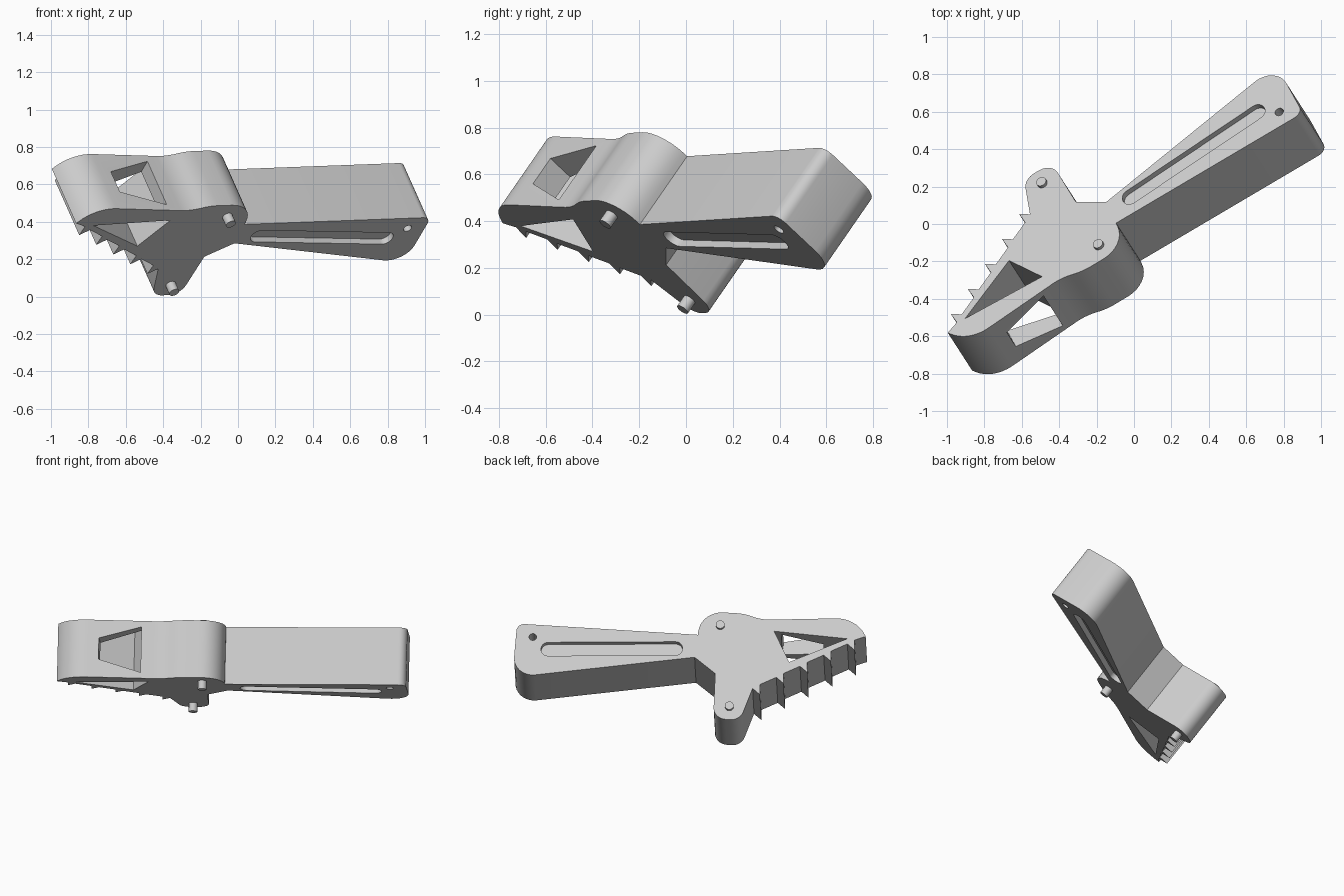
import bpy, bmesh, math
from mathutils import Matrix, Vector

cube = bpy.data.objects.get("Cube")
if cube:
    bpy.data.objects.remove(cube)

# Tilted frame: u runs along the handle, n is the normal of the upper flat face
n = Vector((-.344, .534, .772)).normalized()
u = Vector((.861, .508, .032))
u = (u - n * u.dot(n)).normalized()
v = n.cross(u)
FRAME = Matrix((u, v, n)).transposed().to_4x4()
FRAME.translation = (-.096, .005, .678)
THICK = .378

grey = bpy.data.materials.new("plain grey")
grey.use_nodes = True
grey.diffuse_color = (.6, .6, .6, 1)
grey.node_tree.nodes["Principled BSDF"].inputs["Base Color"].default_value = (.6, .6, .6, 1)


def rounded(corners, steps=8):
    """Turn (x, y, radius) corners into an outline with arcs."""
    pts = []
    for i, (x, y, r) in enumerate(corners):
        p = Vector((x, y))
        if r == 0:
            pts.append(p)
            continue
        a = (Vector(corners[i - 1][:2]) - p).normalized()
        b = (Vector(corners[(i + 1) % len(corners)][:2]) - p).normalized()
        half = a.angle(b) / 2
        centre = p + (a + b).normalized() * r / math.sin(half)
        start = p + a * r / math.tan(half) - centre
        end = p + b * r / math.tan(half) - centre
        sweep = math.pi - 2 * half
        for k in range(steps + 1):
            t = k / steps
            arc = start * math.sin((1 - t) * sweep) + end * math.sin(t * sweep)
            pts.append(centre + arc / math.sin(sweep))
    return pts


def circle(x, y, r, sides=24):
    return [Vector((x + r * math.cos(a), y + r * math.sin(a)))
            for a in (math.tau * k / sides for k in range(sides))]


def prism(name, outline, low, high, turn=Matrix()):
    bm = bmesh.new()
    face = bm.faces.new([bm.verts.new((p.x, p.y, low)) for p in outline])
    ext = bmesh.ops.extrude_face_region(bm, geom=[face])
    top = [g for g in ext["geom"] if isinstance(g, bmesh.types.BMVert)]
    bmesh.ops.translate(bm, verts=top, vec=(0, 0, high - low))
    bmesh.ops.recalc_face_normals(bm, faces=bm.faces)
    mesh = bpy.data.meshes.new(name)
    bm.to_mesh(mesh)
    bm.free()
    mesh.materials.append(grey)
    ob = bpy.data.objects.new(name, mesh)
    bpy.context.collection.objects.link(ob)
    ob.matrix_world = FRAME @ turn
    return ob


def select(ob):
    bpy.ops.object.select_all(action='DESELECT')
    ob.select_set(True)
    bpy.context.view_layer.objects.active = ob


# Handle, arm, toothed jaw and pivot bump as one outline
corners = [(0, 0, 0), (1.16, 0, .05), (1.16, .382, .12), (.008, .16, 0), (-.133, .266, 0),
           (-.145, .585, .082), (-.317, .585, .082)]
for i in range(5):
    x, y = -.43 - .1448 * i, .395 - .089 * i
    corners += [(x + .05, y - .04, 0), (x, y, 0), (x + .006, y - .071, 0)]
corners += [(-1.072, -.062, 0), (-1.0, -.188, .2), (-.4, -.134, .3),
            (-.28, -.17, .3), (-.005, -.168, .15)]
body = prism("clamp_body", rounded(corners), -THICK, 0)

# Cutters: handle grooves, hanging hole, jaw opening and its side window
slot = rounded([(.092, .055, .046), (.995, .122, .046), (.99, .218, .046), (.088, .151, .046)])
triangle = [Vector(p) for p in ((-.955, -.038), (-.598, .153), (-.485, -.059))]
mid = -THICK / 2
window = [Vector(p) for p in ((-.8, mid - .07), (-.53, mid - .15), (-.53, mid + .15), (-.8, mid + .07))]
cutters = [
    prism("upper_groove_cutter", slot, -.035, .1),
    prism("lower_groove_cutter", slot, -THICK - .1, -THICK + .035),
    prism("hanging_hole_cutter", circle(1.052, .088, .024), -THICK - .1, .1),
    prism("jaw_opening_cutter", triangle, -THICK - .1, .1),
    prism("side_window_cutter", window, .03, .3, Matrix.Rotation(math.pi / 2, 4, 'X')),
]
bpy.context.view_layer.update()
select(body)
for cutter in cutters:
    cutter.hide_render = True
    mod = body.modifiers.new(cutter.name, 'BOOLEAN')
    mod.operation = 'DIFFERENCE'
    mod.solver = 'EXACT'
    mod.object = cutter
    bpy.ops.object.modifier_apply(modifier=mod.name)
for cutter in cutters:
    bpy.data.objects.remove(cutter)

# Pins through the pivot and the arm
pins = [prism("pivot_pin", circle(-.138, -.074, .028), -THICK - .055, .02),
        prism("arm_pin", circle(-.242, .495, .028), -THICK - .055, .02)]

for ob in [body] + pins:
    select(ob)
    bpy.ops.object.shade_smooth_by_angle(angle=math.radians(30))
